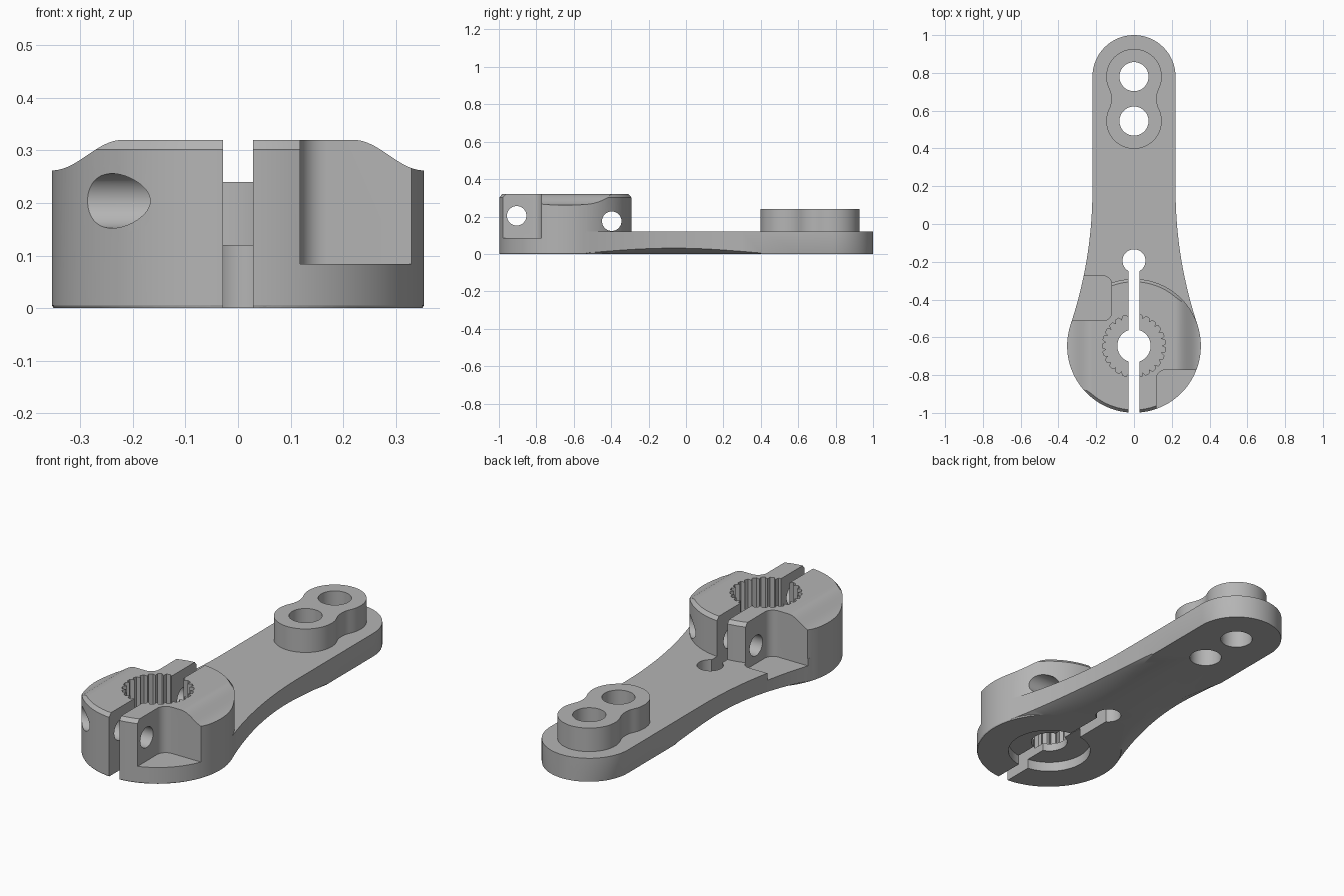
import bpy, bmesh
from math import sin, cos, pi, sqrt, atan2

if "Cube" in bpy.data.objects:
    bpy.data.objects.remove(bpy.data.objects["Cube"])

HUB_Y, HUB_R = -0.645, 0.354      # clamp end
TIP_Y, TIP_R = 0.78, 0.22         # narrow end
TOP, ARM_TOP = 0.32, 0.12

grey = bpy.data.materials.new("satin grey metal")
grey.use_nodes = True
grey.diffuse_color = (0.46, 0.46, 0.46, 1)
grey.node_tree.nodes["Principled BSDF"].inputs["Base Color"].default_value = (0.46, 0.46, 0.46, 1)


def loft(name, rings):
    """Closed solid through rings of equally many 3D points."""
    bm = bmesh.new()
    loops = [[bm.verts.new(p) for p in ring] for ring in rings]
    n = len(loops[0])
    for low, high in zip(loops, loops[1:]):
        for i in range(n):
            j = (i + 1) % n
            bm.faces.new((low[i], low[j], high[j], high[i]))
    bm.faces.new(loops[0][::-1])
    bm.faces.new(loops[-1])
    bmesh.ops.recalc_face_normals(bm, faces=bm.faces)
    mesh = bpy.data.meshes.new(name)
    bm.to_mesh(mesh)
    bm.free()
    mesh.materials.append(grey)
    obj = bpy.data.objects.new(name, mesh)
    bpy.context.collection.objects.link(obj)
    return obj


def prism(name, outline, z0, z1):
    return loft(name, [[(x, y, z) for x, y in outline] for z in (z0, z1)])


def arc(cx, cy, r, a0, a1, n):
    return [(cx + r * cos(a0 + (a1 - a0) * i / n), cy + r * sin(a0 + (a1 - a0) * i / n))
            for i in range(n + 1)]


def circle(cx, cy, r, n=64):
    return arc(cx, cy, r, 0, 2 * pi, n)[:-1]


def round_box(x0, x1, y0, y1, r):
    pts = []
    for k, (cx, cy) in enumerate([(x1 - r, y1 - r), (x0 + r, y1 - r), (x0 + r, y0 + r), (x1 - r, y0 + r)]):
        pts += arc(cx, cy, r, k * pi / 2, (k + 1) * pi / 2, 8)
    return pts


def combine(target, tool, operation):
    mod = target.modifiers.new(operation, 'BOOLEAN')
    mod.operation, mod.solver, mod.object = operation, 'EXACT', tool
    bpy.context.view_layer.objects.active = target
    bpy.ops.object.modifier_apply(modifier=mod.name)
    bpy.data.objects.remove(tool)


# Arm outline: round tip, straight flank, long concave sweep, round clamp end
SWEEP_R, SWEEP_Y = 2.25, 0.18
sweep_x = TIP_R + SWEEP_R
tangent = atan2(SWEEP_Y - HUB_Y, sweep_x)
y_end = HUB_Y + HUB_R * sin(tangent)
flank = [(TIP_R, y) for y in (0.6, 0.4, 0.3)]
for i in range(25):
    y = SWEEP_Y + (y_end - SWEEP_Y) * i / 24
    flank.append((sweep_x - sqrt(SWEEP_R ** 2 - (y - SWEEP_Y) ** 2), y))
outline = arc(0, TIP_Y, TIP_R, pi, 0, 32) + flank
outline += arc(0, HUB_Y, HUB_R - 0.001, tangent - 0.05, -pi - tangent + 0.05, 48)
outline += [(-x, y) for x, y in reversed(flank)]


def relief(y):
    t = (y - y_end) / (0.4 - y_end)
    return sin(pi * t) if 0 < t < 1 else 0


# Arm with relieved lower edges at the waist
arm = loft("servo_arm", [
    [(x * (0.99 - 0.32 * relief(y)), y, 0) for x, y in outline],
    [(x, y, 0.005 + 0.026 * relief(y)) for x, y in outline],
    [(x, y, ARM_TOP) for x, y in outline]])

# Clamp hub with chamfered rim
hub = loft("hub", [[(x, y, z) for x, y in circle(0, HUB_Y, r, 128)] for r, z in
                   ((HUB_R - 0.003, 0), (HUB_R, 0.005), (HUB_R, TOP - 0.018), (HUB_R - 0.015, TOP))])

# Shoulder cuts along both sides of the hub
for s in (-1, 1):
    wave = [(s * (0.22 + 0.134 * i / 20), 0.291 + 0.029 * cos(pi * i / 20)) for i in range(21)]
    wave += [(s * 0.4, 0.262), (s * 0.4, 0.4), (s * 0.22, 0.4)]
    combine(hub, loft("shoulder_cut", [[(x, y, z) for x, z in wave] for y in (-1.2, -0.1)]), 'DIFFERENCE')
combine(arm, hub, 'UNION')

# Raised figure-eight pad at the tip
PAD_R, WAIST_R, HOLES = 0.147, 0.122, (0.78, 0.545)
mid = sum(HOLES) / 2
half = HOLES[0] - mid
wx = sqrt((PAD_R + WAIST_R) ** 2 - half ** 2)
a = atan2(half, wx)
pad = arc(0, HOLES[0], PAD_R, -a, pi + a, 40)
pad += arc(-wx, mid, WAIST_R, a, -a, 12)[1:-1]
pad += arc(0, HOLES[1], PAD_R, pi - a, 2 * pi + a, 40)
pad += arc(wx, mid, WAIST_R, pi + a, pi - a, 12)[1:-1]
combine(arm, prism("tip_pad", pad, ARM_TOP - 0.03, 0.24), 'UNION')

# Vertical cuts: pad holes, splined bore, lower recess, screw-seat notches, slit
cuts = [prism("pad_hole", circle(0, y, 0.077), -0.1, 0.5) for y in HOLES]
TEETH = 25
spline = []
for i in range(TEETH * 4):
    r = 0.148 if i % 4 == 0 else 0.167
    t = 2 * pi * i / (TEETH * 4)
    spline.append((r * cos(t), HUB_Y + r * sin(t)))
cuts += [
    prism("spline_bore", spline, 0.09, 0.5),
    prism("centre_hole", circle(0, HUB_Y, 0.088), -0.1, 0.5),
    prism("lower_recess", circle(0, HUB_Y, 0.2), -0.1, 0.05),
    prism("front_notch", round_box(0.118, 0.6, -1.3, -0.772, 0.05), 0.084, 0.5),
    prism("rear_notch", round_box(-0.6, -0.118, -0.512, -0.275, 0.045), 0.084, 0.5),
    prism("slit", [(-0.029, -1.2), (0.029, -1.2), (0.029, -0.2), (-0.029, -0.2)], -0.1, 0.5),
    prism("slit_end", circle(0, -0.195, 0.061, 48), -0.1, 0.5),
]

# Cross holes for the clamp screws
for y, z in ((-0.905, 0.204), (-0.397, 0.175)):
    ring = circle(y, z, 0.052, 48)
    cuts.append(loft("screw_hole", [[(x, u, v) for u, v in ring] for x in (-0.6, 0.6)]))

for cutter in cuts:
    combine(arm, cutter, 'DIFFERENCE')

bpy.ops.object.select_all(action='DESELECT')
arm.select_set(True)
bpy.context.view_layer.objects.active = arm
bpy.ops.object.shade_smooth_by_angle(angle=pi / 6)
